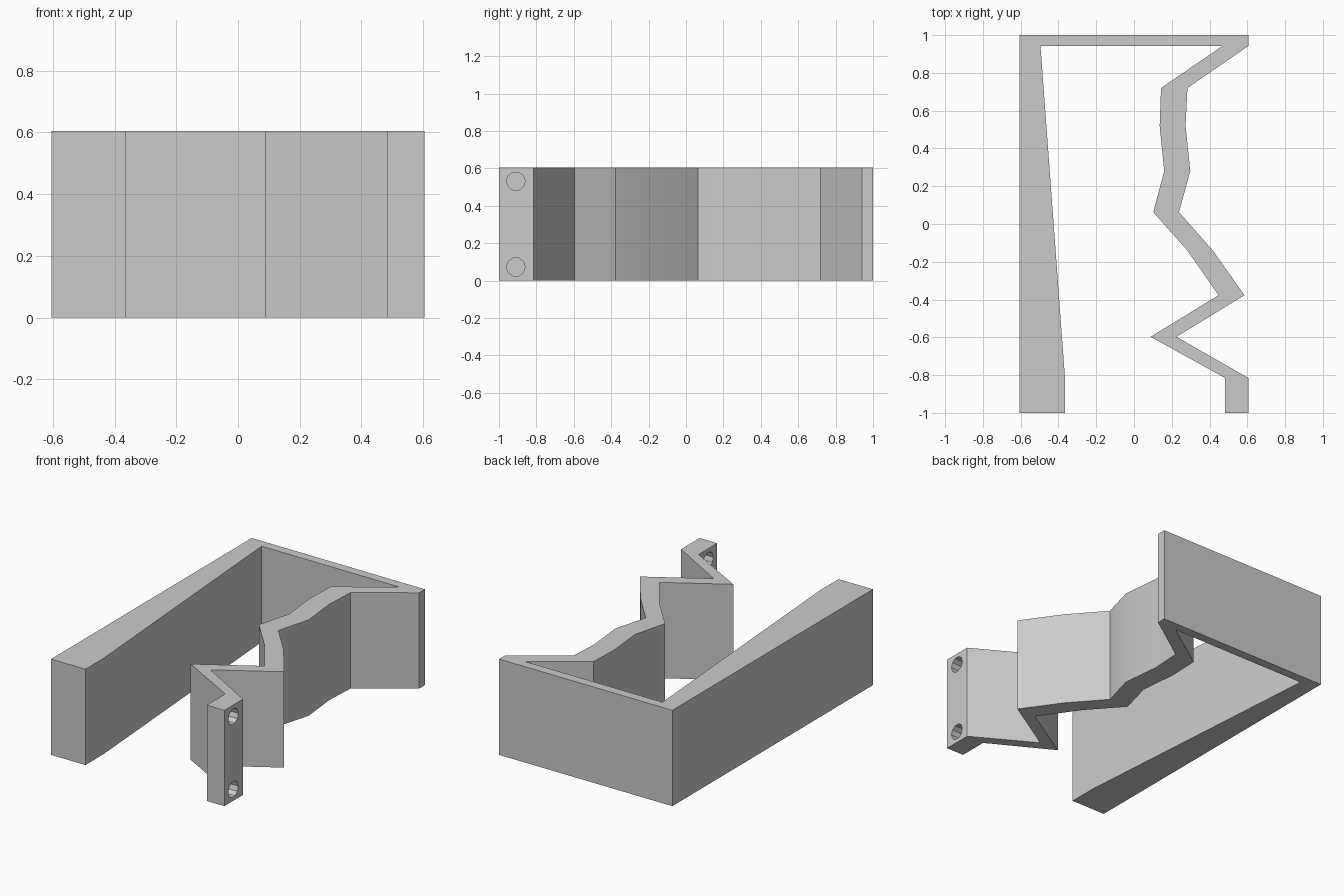
import bpy, bmesh, math
from mathutils import Matrix

cube = bpy.data.objects.get("Cube")
if cube:
    bpy.data.objects.remove(cube, do_unlink=True)

HEIGHT = 0.605

grey = bpy.data.materials.new("plain grey")
grey.use_nodes = True
colour = (0.6, 0.6, 0.6, 1)
grey.diffuse_color = colour
grey.node_tree.nodes["Principled BSDF"].inputs["Base Color"].default_value = colour


def add_object(name, bm):
    bmesh.ops.recalc_face_normals(bm, faces=bm.faces)
    mesh = bpy.data.meshes.new(name)
    bm.to_mesh(mesh)
    bm.free()
    mesh.materials.append(grey)
    obj = bpy.data.objects.new(name, mesh)
    bpy.context.collection.objects.link(obj)
    return obj


# Zigzag arm: outer and inner edges, front to back
arm_outer = [(0.605, -1), (0.605, -0.815), (0.225, -0.597), (0.585, -0.377),
             (0.417, -0.14), (0.238, 0.063), (0.298, 0.28), (0.273, 0.52),
             (0.283, 0.72), (0.605, 0.942)]
arm_inner = [(0.482, -1), (0.482, -0.815), (0.088, -0.597), (0.448, -0.377),
             (0.282, -0.14), (0.102, 0.063), (0.16, 0.28), (0.136, 0.52),
             (0.143, 0.72), (0.468, 0.942)]

# Back bar and tapered side wall
back_and_wall = [(0.605, 1), (-0.605, 1), (-0.605, -1), (-0.365, -1),
                 (-0.365, -0.82), (-0.495, 0.942)]

# Bracket body: the closed outline raised to full height
bm = bmesh.new()
outline = arm_outer + back_and_wall + arm_inner[::-1]
base = bm.faces.new([bm.verts.new((x, y, 0)) for x, y in outline])
raised = bmesh.ops.extrude_face_region(bm, geom=[base], use_keep_orig=True)
for v in raised["geom"]:
    if isinstance(v, bmesh.types.BMVert):
        v.co.z = HEIGHT
bracket = add_object("bracket", bm)

# Two screw holes through the end tab
bm = bmesh.new()
for z in (0.073, HEIGHT - 0.073):
    place = Matrix.Translation((0.54, -0.91, z)) @ Matrix.Rotation(math.pi / 2, 4, "Y")
    bmesh.ops.create_cone(bm, cap_ends=True, segments=10, radius1=0.05,
                          radius2=0.05, depth=0.3, matrix=place)
cutter = add_object("screw_hole_cutter", bm)
cutter.hide_render = True

cut = bracket.modifiers.new("screw_holes", "BOOLEAN")
cut.operation = "DIFFERENCE"
cut.solver = "EXACT"
cut.object = cutter
bpy.ops.object.select_all(action="DESELECT")
bracket.select_set(True)
bpy.context.view_layer.objects.active = bracket
bpy.ops.object.modifier_apply(modifier=cut.name)
bpy.data.objects.remove(cutter, do_unlink=True)

# Soft bends, sharp corners
bpy.ops.object.shade_smooth_by_angle(angle=math.radians(30))
